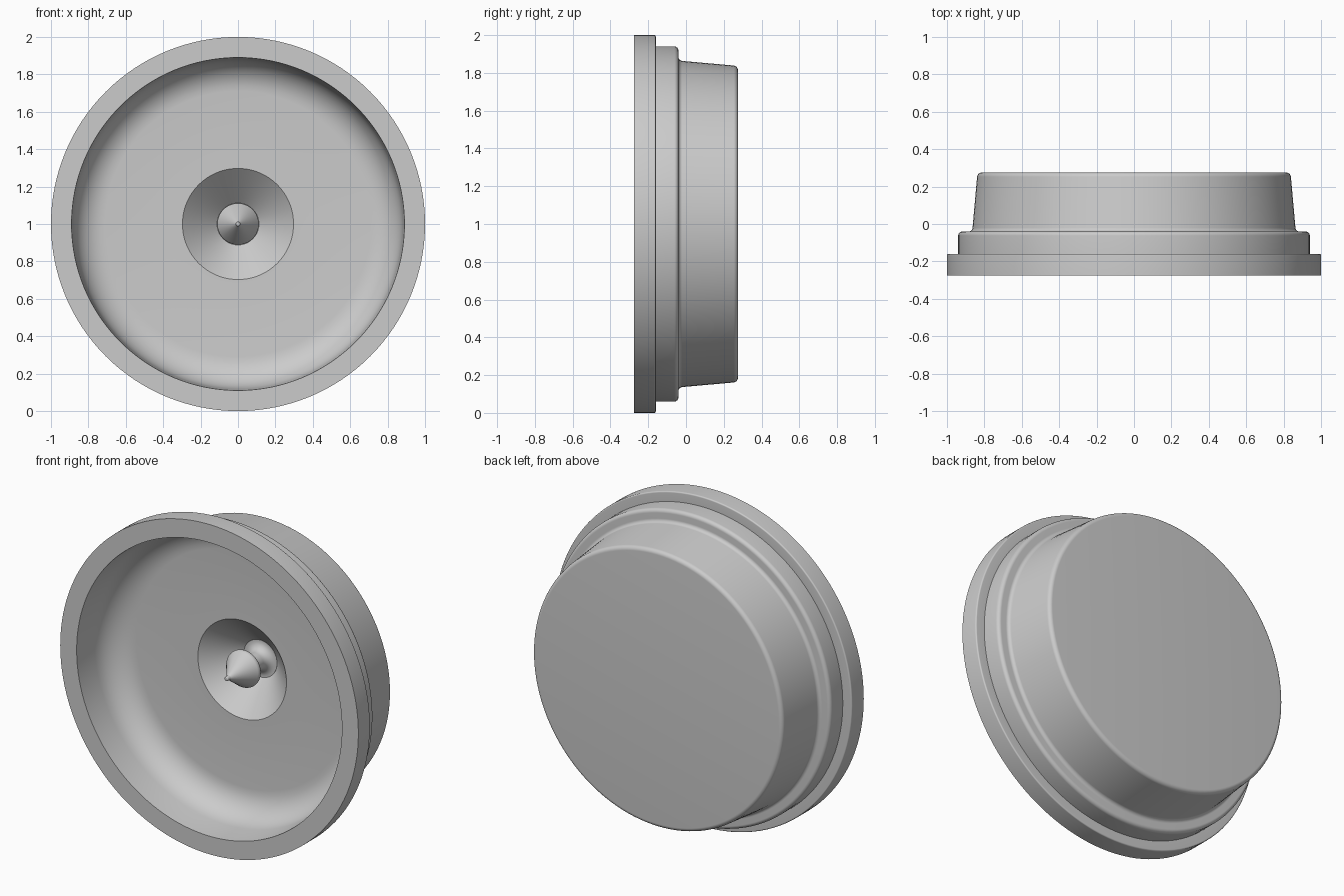
import bpy
import bmesh
from math import pi, tan, radians
from mathutils import Vector, Matrix

cube = bpy.data.objects.get("Cube")
if cube:
    bpy.data.objects.remove(cube, do_unlink=True)

# Single grey finish
grey = bpy.data.materials.new("plain grey")
grey.use_nodes = True
colour = (0.6, 0.6, 0.6, 1)
grey.diffuse_color = colour
grey.node_tree.nodes["Principled BSDF"].inputs["Base Color"].default_value = colour


def rounded(points, steps=8):
    """Turn (radius, depth, fillet) corners into a path with rounded corners."""
    path = []
    for i, (r, y, fillet) in enumerate(points):
        p = Vector((r, y))
        if fillet == 0:
            path.append(p)
            continue
        to_prev = (Vector(points[i - 1][:2]) - p).normalized()
        to_next = (Vector(points[i + 1][:2]) - p).normalized()
        half = to_prev.angle(to_next) / 2
        reach = fillet / tan(half)
        start = p + to_prev * reach
        centre = p + (to_prev + to_next).normalized() * (reach ** 2 + fillet ** 2) ** 0.5
        sweep = (start - centre).angle_signed(p + to_next * reach - centre)
        for k in range(steps + 1):
            # angle_signed is clockwise-positive
            turn = Matrix.Rotation(-sweep * k / steps, 2)
            path.append(centre + turn @ (start - centre))
    return path


def lathe(name, points, segments=128):
    """Revolve a profile about the front-to-back axis."""
    bm = bmesh.new()
    verts = [bm.verts.new((p.x, p.y, 0)) for p in rounded(points)]
    edges = [bm.edges.new(pair) for pair in zip(verts, verts[1:])]
    bmesh.ops.spin(bm, geom=verts + edges, cent=(0, 0, 0), axis=(0, 1, 0),
                   angle=2 * pi, steps=segments)
    bmesh.ops.remove_doubles(bm, verts=bm.verts, dist=0.0002)
    bmesh.ops.recalc_face_normals(bm, faces=bm.faces)
    mesh = bpy.data.meshes.new(name)
    bm.to_mesh(mesh)
    bm.free()
    obj = bpy.data.objects.new(name, mesh)
    obj.location.z = 1
    mesh.materials.append(grey)
    bpy.context.collection.objects.link(obj)
    bpy.ops.object.select_all(action='DESELECT')
    obj.select_set(True)
    bpy.context.view_layer.objects.active = obj
    bpy.ops.object.shade_smooth_by_angle(angle=radians(30))
    return obj


# Stepped shell: back, tapered body, step, flange, then the hollow dish and its cone pit
lathe("dish_shell", [
    (0, 0.275, 0),
    (0.837, 0.275, 0.025),
    (0.865, -0.04, 0.022),
    (0.94, -0.04, 0.022),
    (0.94, -0.16, 0),
    (1, -0.16, 0.008),
    (1, -0.275, 0),
    (0.89, -0.275, 0),
    (0.87, 0.04, 0.17),
    (0.297, 0.04, 0),
    (0.112, 0.215, 0),
    (0, 0.215, 0),
])

# Pointed centre pin with a narrow neck and flared foot
lathe("centre_pin", [
    (0, -0.115, 0),
    (0.012, -0.115, 0.006),
    (0.014, -0.09, 0),
    (0.122, 0.06, 0.025),
    (0.055, 0.1, 0.02),
    (0.055, 0.214, 0.05),
    (0.112, 0.214, 0),
    (0.112, 0.22, 0),
    (0, 0.22, 0),
], 64)
